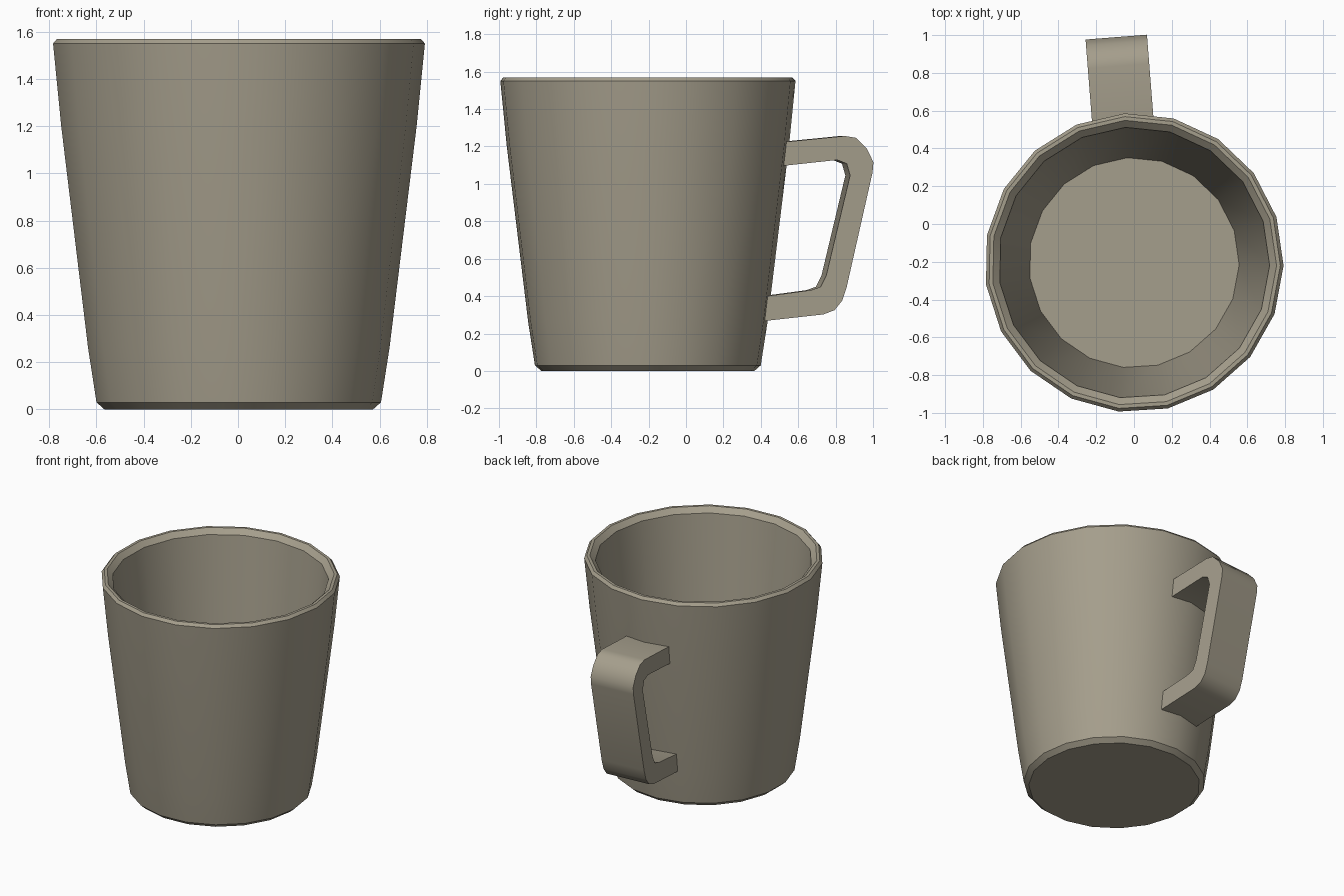
import bpy, bmesh, math
from mathutils import Matrix

if "Cube" in bpy.data.objects:
    bpy.data.objects.remove(bpy.data.objects["Cube"])

SIDES = 19
CENTRE_Y = -0.205
TURN = math.radians(4.5)

clay = bpy.data.materials.new("warm_grey_clay")
clay.diffuse_color = (0.376, 0.342, 0.262, 1)
clay.use_nodes = True
clay.node_tree.nodes["Principled BSDF"].inputs["Base Color"].default_value = clay.diffuse_color


def finish(name, bm, angle):
    """Turn a bmesh into a coloured, smooth-by-angle object."""
    bmesh.ops.recalc_face_normals(bm, faces=bm.faces[:])
    mesh = bpy.data.meshes.new(name)
    bm.to_mesh(mesh)
    bm.free()
    mesh.materials.append(clay)
    obj = bpy.data.objects.new(name, mesh)
    bpy.context.collection.objects.link(obj)
    bpy.ops.object.select_all(action='DESELECT')
    obj.select_set(True)
    bpy.context.view_layer.objects.active = obj
    bpy.ops.object.shade_smooth_by_angle(angle=math.radians(angle))
    return obj


# Mug body: outer wall, rounded rim, inner wall, as (radius, height)
profile = [(0.572, 0), (0.606, 0.03), (0.642, 0.26), (0.757, 1.2), (0.792, 1.55),
           (0.775, 1.57), (0.755, 1.57), (0.718, 1.535), (0.557, 0.06)]
bm = bmesh.new()
rings = []
for r, z in profile:
    ring = []
    for i in range(SIDES):
        a = math.radians(93.6) + math.tau * i / SIDES
        ring.append(bm.verts.new((r * math.cos(a), CENTRE_Y + r * math.sin(a), z)))
    rings.append(ring)
for low, high in zip(rings, rings[1:]):
    for i in range(SIDES):
        j = (i + 1) % SIDES
        bm.faces.new((low[i], low[j], high[j], high[i]))
bm.faces.new(rings[0])     # underside
bm.faces.new(rings[-1])    # inner floor
finish("mug_body", bm, 30)

# Handle: side outline as (y, z), extruded across its width
outer = [(0.495, 1.222), (0.84, 1.256), (0.90, 1.246), (0.96, 1.185), (0.993, 1.115),
         (0.988, 1.06), (0.85, 0.45), (0.825, 0.375), (0.785, 0.325), (0.725, 0.302),
         (0.40, 0.266)]
inner = [(0.40, 0.397), (0.66, 0.432), (0.71, 0.45), (0.74, 0.51), (0.868, 1.045),
         (0.85, 1.108), (0.80, 1.128), (0.495, 1.095)]
bm = bmesh.new()
side = bm.faces.new([bm.verts.new((-0.163, y, z)) for y, z in outer + inner])
grown = bmesh.ops.extrude_face_region(bm, geom=[side])["geom"]
bmesh.ops.translate(bm, vec=(0.326, 0, 0),
                    verts=[g for g in grown if isinstance(g, bmesh.types.BMVert)])
pivot = Matrix.Translation((0, CENTRE_Y, 0))
bm.transform(pivot @ Matrix.Rotation(TURN, 4, 'Z') @ pivot.inverted())
finish("handle", bm, 50)
